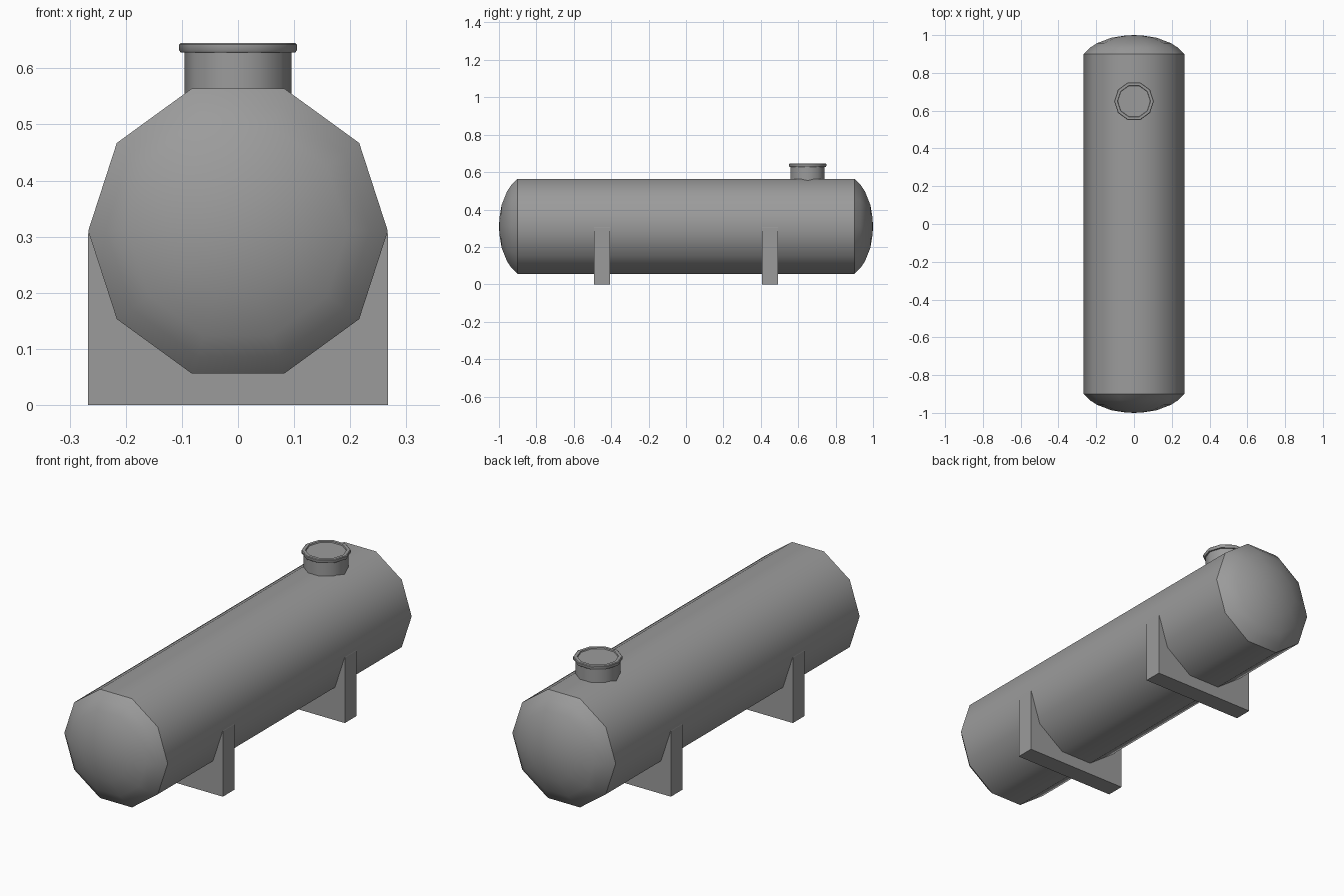
import bpy
import bmesh
from math import cos, sin, tau, radians
from mathutils import Matrix

cube = bpy.data.objects.get("Cube")
if cube:
    bpy.data.objects.remove(cube, do_unlink=True)

SIDES = 10
RADIUS = 0.267
AXIS_Z = 0.31

grey = bpy.data.materials.new("steel_grey")
grey.use_nodes = True
colour = (0.33, 0.33, 0.33, 1)
grey.diffuse_color = colour
bsdf = next(n for n in grey.node_tree.nodes if n.type == "BSDF_PRINCIPLED")
bsdf.inputs["Base Color"].default_value = colour


def finish(name, bm, smooth_angle=None):
    """Turn a bmesh into a named, coloured object."""
    bmesh.ops.recalc_face_normals(bm, faces=bm.faces)
    mesh = bpy.data.meshes.new(name)
    bm.to_mesh(mesh)
    bm.free()
    mesh.materials.append(grey)
    obj = bpy.data.objects.new(name, mesh)
    bpy.context.collection.objects.link(obj)
    if smooth_angle:
        bpy.ops.object.select_all(action="DESELECT")
        obj.select_set(True)
        bpy.context.view_layer.objects.active = obj
        bpy.ops.object.shade_smooth_by_angle(angle=radians(smooth_angle))
    return obj


def lathe(name, profile, matrix, smooth_angle):
    """Revolve (radius, height) points about z, then place with matrix."""
    bm = bmesh.new()
    rings = []
    for r, h in profile:
        if r == 0:
            rings.append([bm.verts.new((0, 0, h))] * SIDES)
        else:
            rings.append([bm.verts.new((r * cos(tau * k / SIDES), r * sin(tau * k / SIDES), h))
                          for k in range(SIDES)])
    for low, high in zip(rings, rings[1:]):
        for k in range(SIDES):
            n = (k + 1) % SIDES
            corners = dict.fromkeys((low[k], low[n], high[n], high[k]))
            bm.faces.new(list(corners))
    bmesh.ops.transform(bm, matrix=matrix, verts=bm.verts)
    return finish(name, bm, smooth_angle)


# Tank: ten-sided shell with domed ends, lying along y
dome = [(RADIUS, 0.9), (0.235, 0.932), (0.196, 0.957), (0.12, 0.986), (0.05, 0.997), (0, 1)]
profile = [(r, -h) for r, h in reversed(dome)] + dome
lay_down = Matrix.Translation((0, 0, AXIS_Z)) @ Matrix.Rotation(radians(-90), 4, "X")
lathe("tank", profile, lay_down, 38)

# Manhole: neck, flange and slightly sunken lid
manhole = [(0.095, 0.5), (0.095, 0.628), (0.102, 0.628), (0.105, 0.632), (0.105, 0.642),
           (0.102, 0.645), (0.088, 0.645), (0.086, 0.64), (0, 0.64)]
lathe("manhole", manhole, Matrix.Translation((0, 0.65, 0)), 40)

# Saddles: upright plates shaped to the underside of the tank
lower = [tau * k / SIDES for k in range(SIDES // 2, SIDES + 1)]
cradle = [(0.995 * RADIUS * cos(a), AXIS_Z + 0.995 * RADIUS * sin(a)) for a in lower]
outline = [(RADIUS, AXIS_Z - 0.005), (RADIUS, 0), (-RADIUS, 0), (-RADIUS, AXIS_Z - 0.005)] + cradle
for name, y in (("front_saddle", -0.45), ("rear_saddle", 0.45)):
    bm = bmesh.new()
    face = bm.faces.new([bm.verts.new((x, y - 0.043, z)) for x, z in outline])
    side = bmesh.ops.extrude_face_region(bm, geom=[face])
    moved = [v for v in side["geom"] if isinstance(v, bmesh.types.BMVert)]
    bmesh.ops.translate(bm, verts=moved, vec=(0, 0.086, 0))
    if not face.is_valid or len(bm.faces) < len(outline) + 2:
        bm.faces.new([v for v in bm.verts if v not in moved][:len(outline)])
    finish(name, bm)
